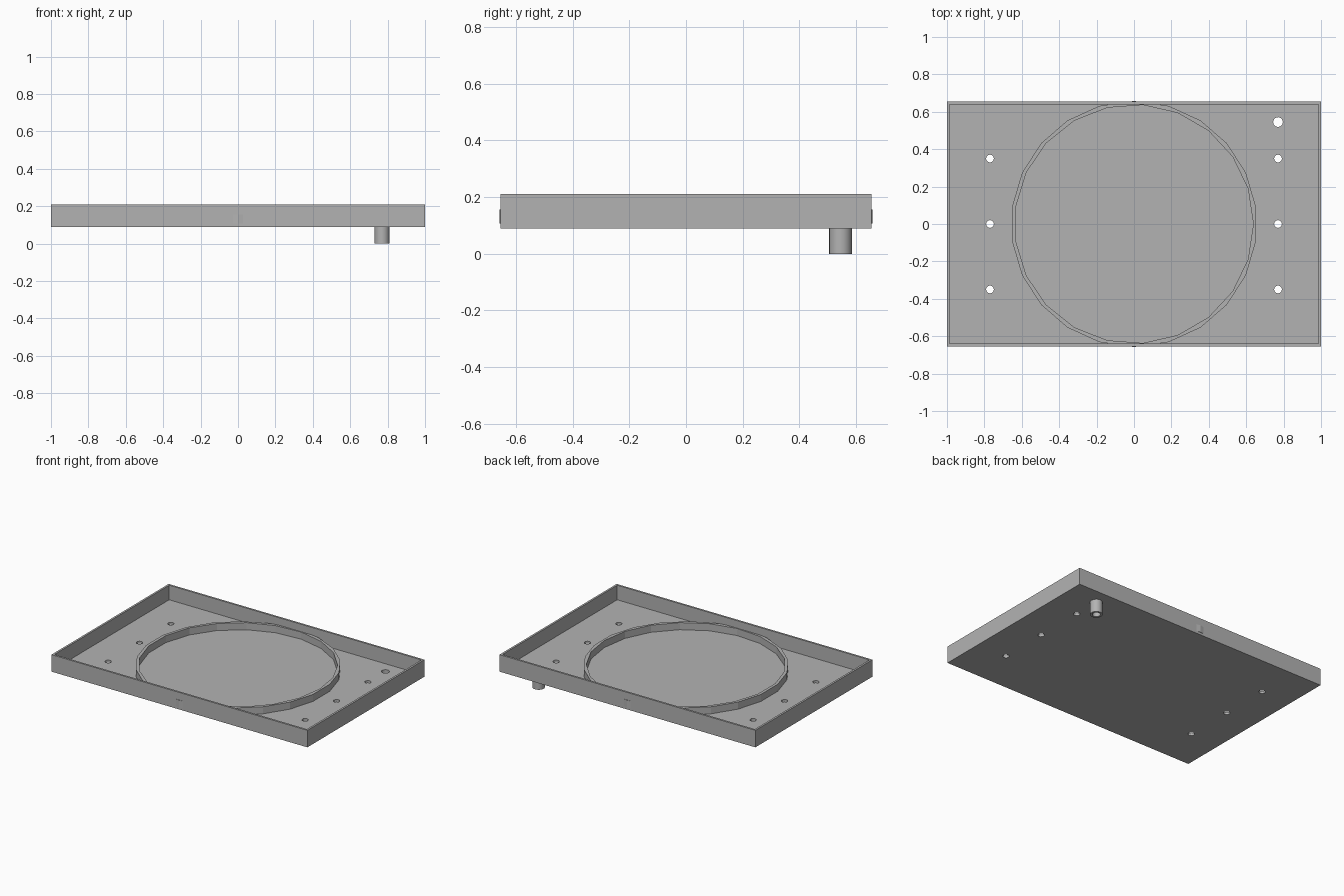
import bpy, math

if "Cube" in bpy.data.objects:
    bpy.data.objects.remove(bpy.data.objects["Cube"], do_unlink=True)

grey = bpy.data.materials.new("plain grey")
grey.use_nodes = True
grey.diffuse_color = (0.45, 0.45, 0.45, 1)
grey.node_tree.nodes["Principled BSDF"].inputs["Base Color"].default_value = (0.45, 0.45, 0.45, 1)

FLOOR, BASE, RIM = 0.107, 0.09, 0.21
HALF_X, HALF_Y, WALL = 1.0, 0.654, 0.014


def finish(obj, name):
    obj.name = obj.data.name = name
    obj.data.materials.append(grey)
    return obj


def box(name, hx, hy, z0, z1):
    bpy.ops.mesh.primitive_cube_add(size=2, location=(0, 0, (z0 + z1) / 2))
    obj = bpy.context.object
    obj.scale = (hx, hy, (z1 - z0) / 2)
    bpy.ops.object.transform_apply(location=True, scale=True)
    return finish(obj, name)


def cylinder(name, x, y, radius, z0, z1, sides, first_angle=0):
    """Vertical prism with its first corner at first_angle from +x."""
    bpy.ops.mesh.primitive_cylinder_add(
        vertices=sides, radius=radius, depth=z1 - z0,
        location=(x, y, (z0 + z1) / 2), rotation=(0, 0, first_angle - math.pi / 2))
    bpy.ops.object.transform_apply(location=True, rotation=True)
    return finish(bpy.context.object, name)


def cut(obj, cutter):
    """Subtract the cutter, bake the result and drop the cutter."""
    cutter.hide_render = True
    mod = obj.modifiers.new("cut", "BOOLEAN")
    mod.operation, mod.solver, mod.object = "DIFFERENCE", "EXACT", cutter
    bpy.context.view_layer.objects.active = obj
    bpy.ops.object.modifier_apply(modifier=mod.name)
    bpy.data.objects.remove(cutter, do_unlink=True)


# Open tray with thin walls
tray = box("tray", HALF_X, HALF_Y, BASE, RIM)
cut(tray, box("tray_cutter", HALF_X - WALL, HALF_Y - WALL, FLOOR, RIM + 0.1))

# Screw holes, three on each side
HOLE_X = 0.77
for x in (-HOLE_X, HOLE_X):
    for y in (-0.35, 0, 0.35):
        cut(tray, cylinder("hole_cutter", x, y, 0.021, 0, 0.2, 12))

# Drain spout under the back left corner, bored through the floor
SPOUT_Y = 0.545
cut(tray, cylinder("drain_cutter", HOLE_X, SPOUT_Y, 0.026, 0, 0.2, 16))
spout = cylinder("drain_spout", HOLE_X, SPOUT_Y, 0.04, 0, BASE, 24)
cut(spout, cylinder("bore_cutter", HOLE_X, SPOUT_Y, 0.026, -0.1, 0.2, 16))
bpy.ops.object.select_all(action="DESELECT")
spout.select_set(True)
bpy.context.view_layer.objects.active = spout
bpy.ops.object.shade_smooth_by_angle(angle=math.radians(40))

# Round locating ring, its corners just breaking through the long walls
ring = cylinder("locating_ring", 0, 0, 0.658, FLOOR, 0.157, 22, math.pi / 2)
cut(ring, cylinder("ring_cutter", 0, 0, 0.638, 0, 0.3, 21))
